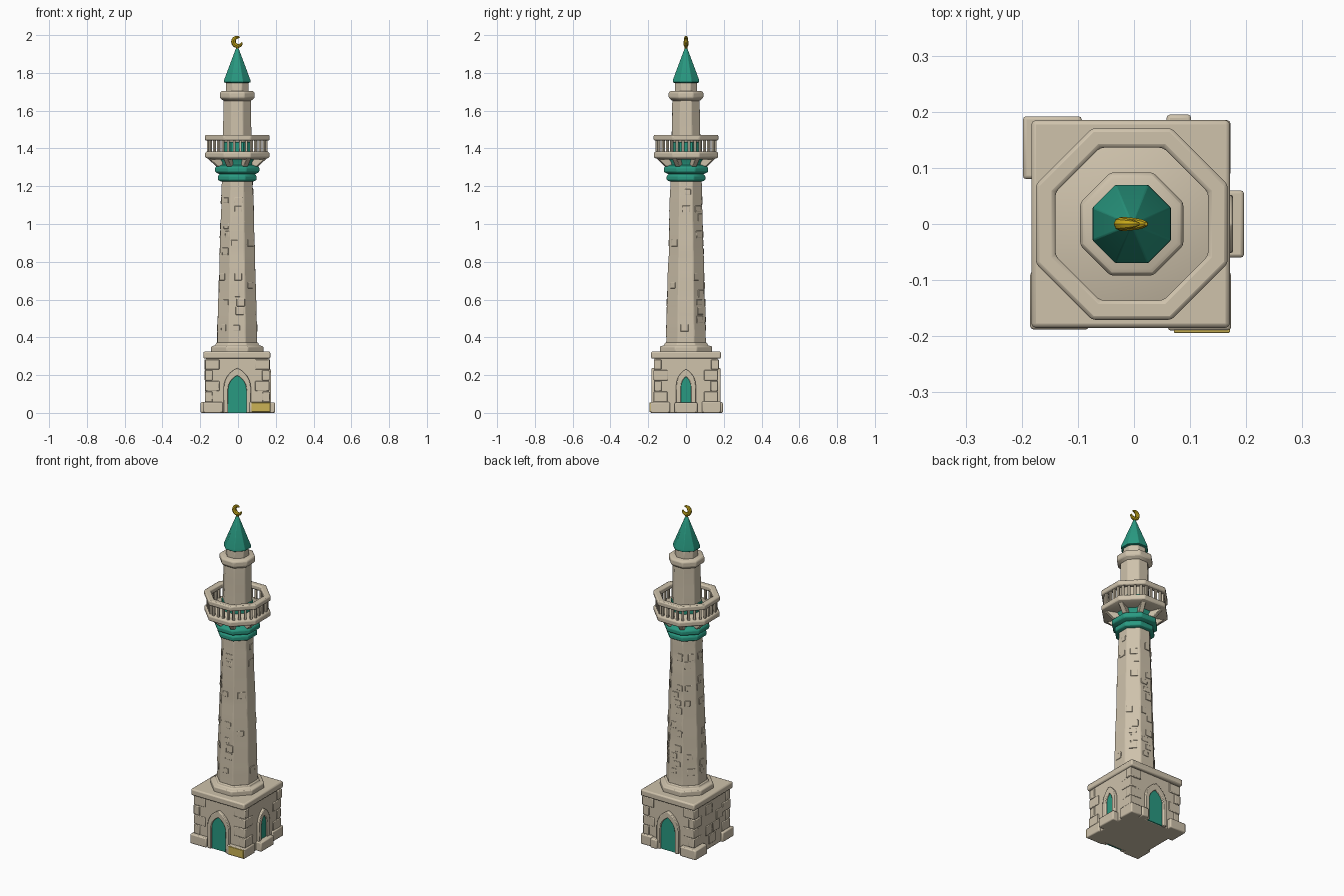
import bpy, bmesh, math, random
from mathutils import Matrix, Vector

if "Cube" in bpy.data.objects:
    bpy.data.objects.remove(bpy.data.objects["Cube"])

random.seed(4)
CX = -0.004            # tower axis
STEP = math.pi / 4
K = 1 / math.cos(STEP / 2)   # apothem to corner radius


def material(name, rgb):
    m = bpy.data.materials.new(name)
    m.diffuse_color = (*rgb, 1)
    m.use_nodes = True
    m.node_tree.nodes["Principled BSDF"].inputs["Base Color"].default_value = m.diffuse_color
    return m


STONE = material("sandstone", (0.62, 0.54, 0.41))
TEAL = material("teal tile", (0.022, 0.32, 0.22))
GOLD = material("gold", (0.55, 0.38, 0.01))
OCHRE = material("ochre stone", (0.60, 0.45, 0.09))


def finish(name, bm, mat, bevel=0.0):
    bmesh.ops.recalc_face_normals(bm, faces=bm.faces)
    me = bpy.data.meshes.new(name)
    bm.to_mesh(me)
    bm.free()
    me.materials.append(mat)
    ob = bpy.data.objects.new(name, me)
    bpy.context.collection.objects.link(ob)
    if bevel:
        mod = ob.modifiers.new("soft edges", 'BEVEL')
        mod.width, mod.segments = bevel, 2
        mod.limit_method, mod.angle_limit = 'ANGLE', math.radians(35)
    bpy.context.view_layer.objects.active = ob
    ob.select_set(True)
    bpy.ops.object.shade_smooth_by_angle(angle=math.radians(32))
    ob.select_set(False)
    return ob


def octagon(name, profile, mat, bevel=0.0, closed=False, jitter=0.0):
    """Eight-sided lathe of (apothem, z) points; closed makes a hollow ring."""
    bm = bmesh.new()
    rings = []
    for r, z in profile:
        rings.append([bm.verts.new((
            CX + (r + random.uniform(-jitter, jitter)) * K * math.cos((i + .5) * STEP),
            (r + random.uniform(-jitter, jitter)) * K * math.sin((i + .5) * STEP), z))
            for i in range(8)])
    pairs = list(zip(rings, rings[1:]))
    if closed:
        pairs.append((rings[-1], rings[0]))
    else:
        bm.faces.new(rings[0])
        bm.faces.new(rings[-1])
    for a, b in pairs:
        for i in range(8):
            j = (i + 1) % 8
            bm.faces.new((a[i], a[j], b[j], b[i]))
    return finish(name, bm, mat, bevel)


def add_box(bm, lo, hi, matrix=Matrix()):
    lo, hi = Vector(lo), Vector(hi)
    scale = Matrix.Diagonal((*(hi - lo), 1))
    bmesh.ops.create_cube(bm, size=1, matrix=matrix @ Matrix.Translation((lo + hi) / 2) @ scale)


def boxes(name, spans, mat, bevel=0.006):
    bm = bmesh.new()
    for lo, hi in spans:
        add_box(bm, lo, hi)
    return finish(name, bm, mat, bevel)


def arch(w, z0, spring, top):
    """Pointed arch outline from the right foot over the tip to the left foot."""
    pts = [(w, z0)]
    for i in range(7):
        a = math.radians(60 * i / 6)
        pts.append((-w + 2 * w * math.cos(a), spring + (top - spring) * math.sin(a) / math.sin(math.pi / 3)))
    return pts + [(-x, z) for x, z in reversed(pts[:-1])]


def arch_panel(name, outline, turn, depth, thick, mat, inner=None, bevel=0.0):
    """Arched plate, or arched frame when an inner outline is given."""
    bm = bmesh.new()
    place = Matrix.Translation((CX, 0, 0)) @ Matrix.Rotation(turn, 4, 'Z')
    put = lambda pts: [bm.verts.new(place @ Vector((x, -depth, z))) for x, z in pts]
    o = put(outline)
    if inner:
        n = put(inner)
        for i in range(len(o) - 1):
            bm.faces.new((o[i], o[i + 1], n[i + 1], n[i]))
    else:
        bm.faces.new(o)
    ext = bmesh.ops.extrude_face_region(bm, geom=bm.faces[:])
    out = place.to_3x3() @ Vector((0, -thick, 0))
    bmesh.ops.translate(bm, vec=out, verts=[v for v in ext["geom"] if isinstance(v, bmesh.types.BMVert)])
    if inner is None:
        return finish(name, bm, mat)
    return finish(name, bm, mat, bevel)


# --- square base -----------------------------------------------------------
B = 0.166
boxes("base_body", [((CX - B, -B, 0), (CX + B, B, 0.30))], STONE)
boxes("base_cornice", [((-0.183, -0.185, 0.287), (0.171, 0.185, 0.325))], STONE, 0.008)
boxes("plinth_blocks", [
    ((-0.198, 0.08, 0), (-0.093, 0.192, 0.057)),
    ((-0.185, -0.188, 0), (-0.08, -0.085, 0.057)),
    ((0.06, -0.19, 0), (0.173, -0.085, 0.057)),
    ((0.10, 0.085, 0), (0.172, 0.185, 0.06)),
    ((0.058, 0.12, 0), (0.102, 0.195, 0.055)),
    ((0.10, -0.06, 0), (0.196, 0.06, 0.055))], STONE)
boxes("ochre_block_face", [((0.071, -0.194, 0.006), (0.171, -0.186, 0.054))], OCHRE, 0.002)

# alternating corner stones and a few raised bricks on the base
quoins = []
for sx in (-1, 1):
    for sy in (-1, 1):
        for i in range(4):
            lx, ly = (0.075, 0.04) if i % 2 else (0.04, 0.075)
            e = B + random.uniform(0.003, 0.008)
            x = sorted((CX + sx * e, CX + sx * (e - lx)))
            y = sorted((sy * e, sy * (e - ly)))
            z = 0.058 + i * 0.057
            quoins.append(((x[0], y[0], z), (x[1], y[1], z + 0.054)))
boxes("corner_stones", quoins, STONE, 0.004)
boxes("left_wall_bricks", [
    ((CX - B - 0.005, -0.10 + 0.07 * i + 0.03 * (j % 2), 0.03 + 0.06 * j),
     (CX - B + 0.01, -0.04 + 0.07 * i + 0.03 * (j % 2), 0.085 + 0.06 * j))
    for j in range(4) for i in range(2) if (i + j) % 3], STONE, 0.003)

# doors on front and back, window on the right
for label, turn in (("front", 0), ("back", math.pi)):
    door = arch(0.048, 0, 0.125, 0.198)
    arch_panel(label + "_door", door, turn, B - 0.002, 0.007, TEAL)
    arch_panel(label + "_door_frame", arch(0.072, 0, 0.135, 0.238), turn, B - 0.005, 0.021, STONE, door, 0.004)
pane = arch(0.026, 0.055, 0.135, 0.192)
arch_panel("side_window", pane, math.pi / 2, B - 0.002, 0.007, TEAL)
arch_panel("side_window_frame", arch(0.052, 0.05, 0.145, 0.232), math.pi / 2, B - 0.005, 0.019, STONE, pane, 0.004)

# --- shaft -----------------------------------------------------------------
octagon("shaft_step", [(0.138, 0.32), (0.138, 0.352), (0.115, 0.358), (0.112, 0.372)], STONE, 0.005)


def shaft_r(z):
    return 0.106 + (0.081 - 0.106) * (z - 0.36) / 0.88


levels = [0.34 + 0.045 * i for i in range(21)]
octagon("shaft", [(shaft_r(z), z) for z in levels], STONE, 0.004, jitter=0.002)
bm = bmesh.new()
for side in range(8):
    for z in levels[1:-2]:
        if random.random() < 0.3:
            w, h = random.uniform(0.014, 0.022), random.uniform(0.014, 0.021)
            x = random.uniform(-0.5, 0.5) * (shaft_r(z) * 0.8 - 2 * w)
            m = (Matrix.Translation((CX, 0, 0)) @ Matrix.Rotation(side * STEP, 4, 'Z')
                 @ Matrix.Translation((shaft_r(z + 0.02), x, z + 0.02)) @ Matrix.Rotation(-0.028, 4, 'Y'))
            add_box(bm, (-0.01, -w, -h), (0.003, w, h), m)
finish("shaft_bricks", bm, STONE, 0.002)

# --- balcony ---------------------------------------------------------------
octagon("lower_teal_ring", [(0.085, 1.225), (0.102, 1.232), (0.102, 1.255), (0.088, 1.268)], TEAL, 0.005)
octagon("upper_teal_ring", [(0.09, 1.262), (0.117, 1.275), (0.117, 1.30), (0.095, 1.312)], TEAL, 0.006)
octagon("teal_underside", [(0.086, 1.30), (0.088, 1.325), (0.105, 1.356)], TEAL)
octagon("balcony_floor", [(0.145, 1.342), (0.17, 1.352), (0.17, 1.378), (0.16, 1.384)], STONE, 0.005)
octagon("balcony_rail", [(0.136, 1.442), (0.171, 1.442), (0.171, 1.472), (0.136, 1.472)], STONE, 0.007, closed=True)

bm = bmesh.new()
for side in range(8):
    face = Matrix.Translation((CX, 0, 0)) @ Matrix.Rotation(side * STEP, 4, 'Z')
    for i in range(4):
        y = (i - 1.5) * 0.032
        add_box(bm, (0.147, y - 0.007, 1.378), (0.161, y + 0.007, 1.448), face)
finish("balusters", bm, STONE, 0.003)

# flared brackets under the balcony corners
bm = bmesh.new()
for i in range(8):
    m = Matrix.Translation((CX, 0, 0)) @ Matrix.Rotation((i + .5) * STEP, 4, 'Z')
    prof = [(0.085, 1.305), (0.118, 1.305), (0.165, 1.348), (0.085, 1.348)]
    a, b = ([bm.verts.new(m @ Vector((x, y, z))) for x, z in prof] for y in (-0.013, 0.013))
    bm.faces.new(a)
    bm.faces.new(b)
    for k in range(4):
        j = (k + 1) % 4
        bm.faces.new((a[k], a[j], b[j], b[k]))
finish("balcony_brackets", bm, STONE, 0.003)

# --- upper tower and spire -------------------------------------------------
octagon("upper_shaft", [(0.077 - 0.006 * i / 6, 1.36 + 0.055 * i) for i in range(7)], STONE, 0.004, jitter=0.0012)
octagon("upper_teal_band", [(0.081, 1.375), (0.081, 1.432), (0.07, 1.436)], TEAL)
octagon("collar", [(0.07, 1.65), (0.092, 1.668), (0.092, 1.698), (0.08, 1.704)], STONE, 0.006)
octagon("neck", [(0.06, 1.69), (0.058, 1.76)], STONE, 0.004)
octagon("spire", [(0.056, 1.746), (0.07, 1.75), (0.069, 1.764), (0.004, 1.938)], TEAL, 0.002)

# crescent: tapered tube bent into an open ring
bm = bmesh.new()
N, M, R = 20, 8, 0.023
rings = []
for i in range(N + 1):
    t = i / N
    a = math.radians(65 + 285 * t)
    tube = 0.003 + 0.0095 * math.sin(math.pi * t) ** 0.7
    rings.append([bm.verts.new((
        CX + 0.003 + (R + tube * math.cos(b)) * math.cos(a),
        tube * math.sin(b),
        1.966 + (R + tube * math.cos(b)) * math.sin(a)))
        for b in (2 * math.pi * k / M for k in range(M))])
for p, q in zip(rings, rings[1:]):
    for k in range(M):
        bm.faces.new((p[k], p[(k + 1) % M], q[(k + 1) % M], q[k]))
bm.faces.new(rings[0])
bm.faces.new(rings[-1])
finish("crescent", bm, GOLD)
octagon("crescent_stem", [(0.006, 1.92), (0.008, 1.945)], GOLD)
